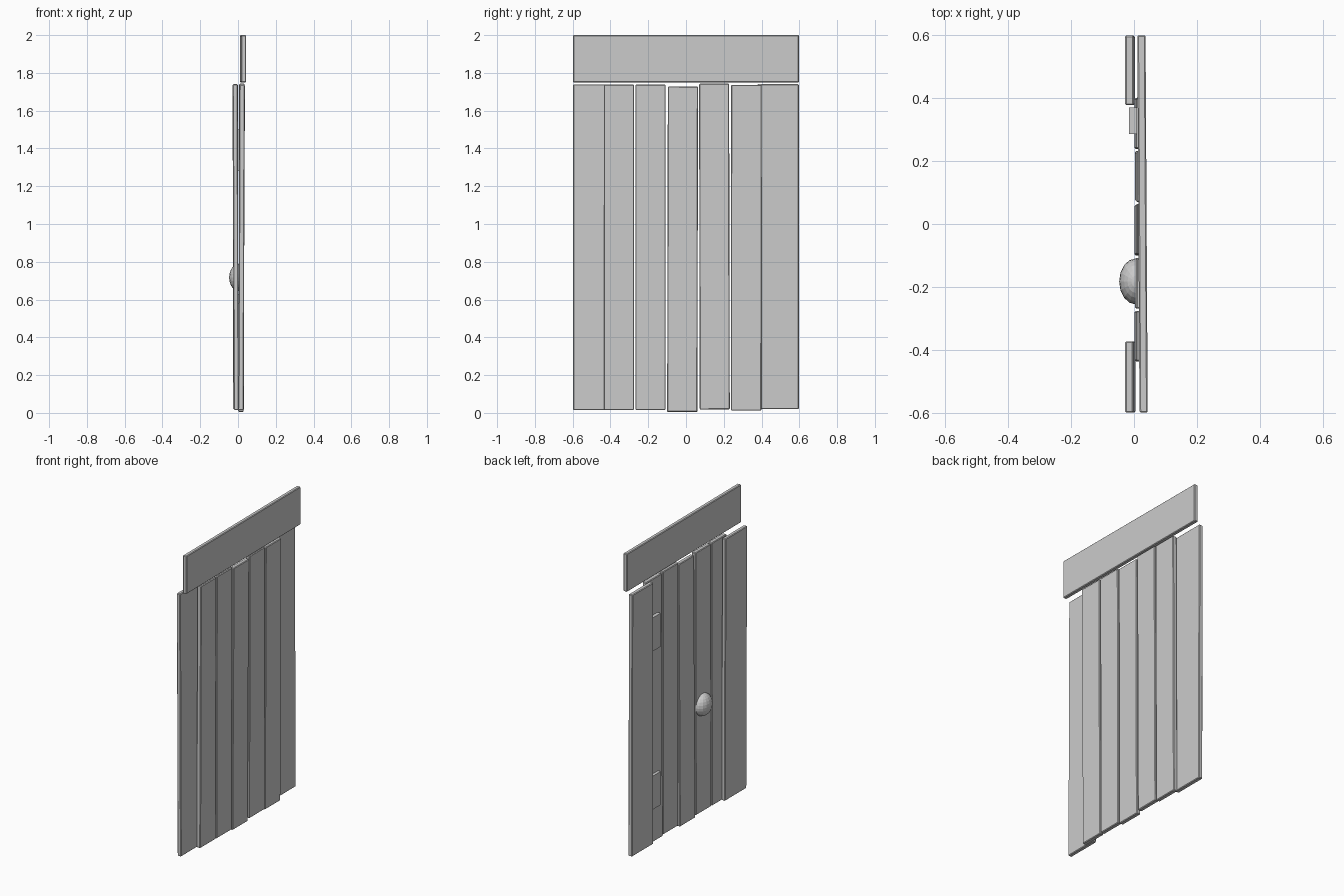
import bpy, bmesh, math
from mathutils import Vector

if "Cube" in bpy.data.objects:
    bpy.data.objects.remove(bpy.data.objects["Cube"])


def board(name, size, center, rot=(0, 0, 0), bevel=0.004):
    """Box with small chamfered edges; rot in degrees."""
    bm = bmesh.new()
    bmesh.ops.create_cube(bm, size=1)
    bmesh.ops.scale(bm, vec=Vector(size), verts=bm.verts)
    if bevel:
        bmesh.ops.bevel(bm, geom=bm.edges[:], offset=bevel, segments=1, affect='EDGES')
    mesh = bpy.data.meshes.new(name)
    bm.to_mesh(mesh)
    bm.free()
    ob = bpy.data.objects.new(name, mesh)
    ob.location = center
    ob.rotation_euler = [math.radians(a) for a in rot]
    bpy.context.collection.objects.link(ob)
    return ob


# Door planks: y min, y max, z min, z max, in-plane lean, depth lean (degrees)
planks = [
    (-0.435, -0.275, 0.015, 1.738, 0.0, 0.20),
    (-0.268, -0.108, 0.015, 1.738, 0.0, 0.12),
    (-0.098, 0.062, 0.005, 1.728, -0.12, 0.25),
    (0.071, 0.230, 0.018, 1.743, 0.12, 0.10),
    (0.238, 0.400, 0.012, 1.737, -0.03, 0.20),
]
for i, (y0, y1, z0, z1, lean, depth) in enumerate(planks):
    board(f"door_plank_{i + 1}", (0.028, y1 - y0, z1 - z0),
          (0.019, (y0 + y1) / 2, (z0 + z1) / 2), (lean, depth, 0))

# Wide frame boards on either side
board("side_board_left", (0.026, 0.226, 1.724), (-0.012, -0.485, 0.877), (0, -0.2, 0))
board("side_board_right", (0.028, 0.220, 1.720), (-0.013, 0.487, 0.880), (0, -0.1, 0))

# Header board across the top
board("header_board", (0.026, 1.196, 0.25), (0.027, 0, 1.875), (0, 0, 0.33))

# Hinges
for label, z in (("upper", 1.39), ("lower", 0.35)):
    board(f"hinge_{label}", (0.025, 0.083, 0.22), (-0.003, 0.327, z), bevel=0)

# Dome knob: half of a flattened sphere
bm = bmesh.new()
bmesh.ops.create_uvsphere(bm, u_segments=16, v_segments=12, radius=1)
cut = bmesh.ops.bisect_plane(bm, geom=bm.verts[:] + bm.edges[:] + bm.faces[:], dist=1e-5,
                             plane_co=(0, 0, 0), plane_no=(1, 0, 0), clear_outer=True)
bmesh.ops.holes_fill(bm, edges=[e for e in bm.edges if e.is_boundary], sides=0)
bmesh.ops.scale(bm, vec=Vector((0.053, 0.073, 0.073)), verts=bm.verts)
mesh = bpy.data.meshes.new("knob")
bm.to_mesh(mesh)
bm.free()
knob = bpy.data.objects.new("knob", mesh)
knob.location = (0.006, -0.182, 0.717)
bpy.context.collection.objects.link(knob)
